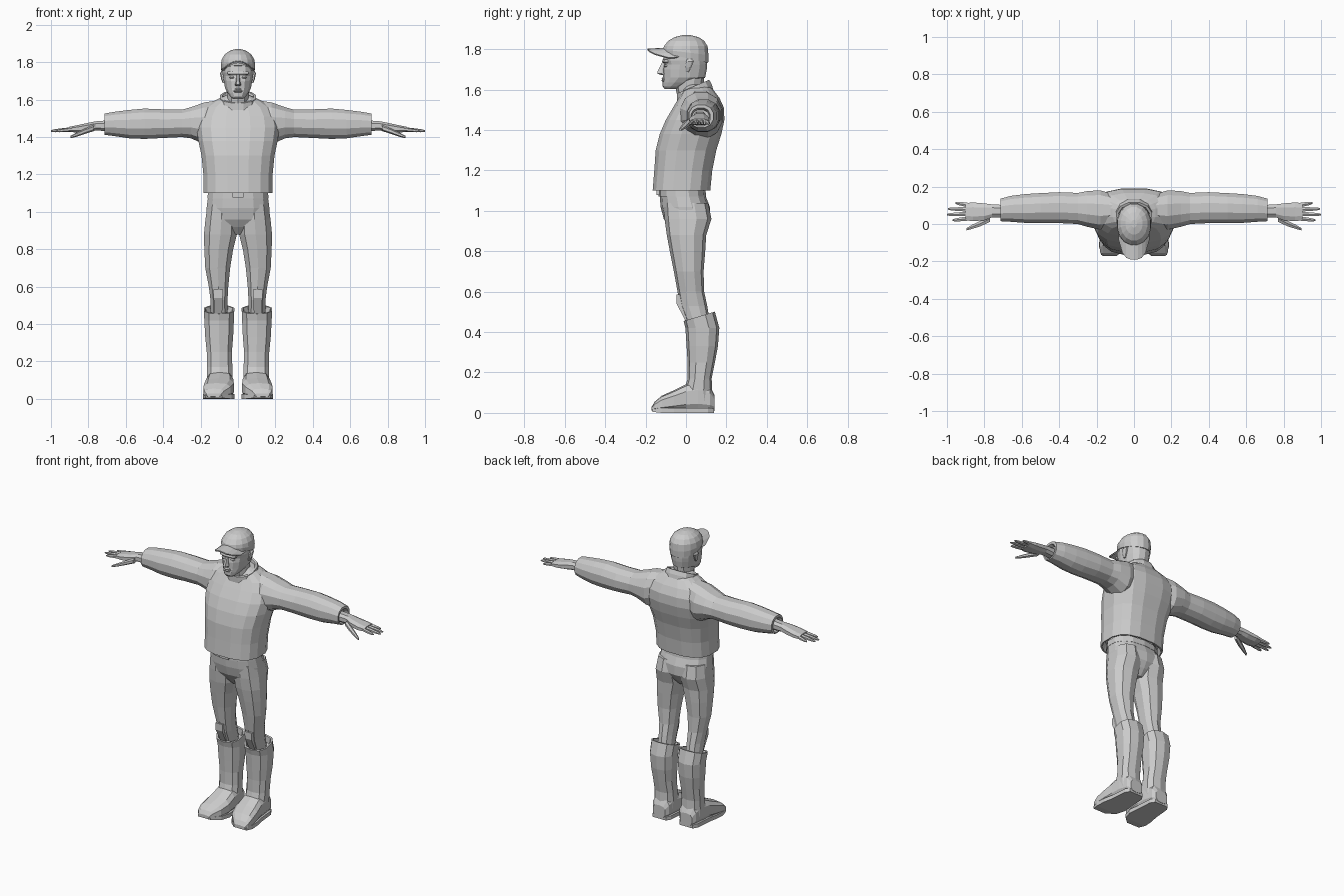
import bpy, bmesh
from math import cos, sin, pi

# Axis maps: ring = (h, a0, a1, b0, b1[, slope]) placed along the named axis
AXES = {
    'z': lambda h, a, b: (a, b, h),
    'x': lambda h, a, b: (h, a, b),
    'y': lambda h, a, b: (a, h, b),
}


def finish(name, bm, mirror):
    bmesh.ops.recalc_face_normals(bm, faces=bm.faces)
    me = bpy.data.meshes.new(name)
    bm.to_mesh(me)
    bm.free()
    ob = bpy.data.objects.new(name, me)
    bpy.context.collection.objects.link(ob)
    if mirror:
        ob.modifiers.new("Mirror", 'MIRROR').use_mirror_merge = False
    return ob


def loft(name, rings, axis='z', n=10, e=0.8, turn=0.5, mirror=False):
    """Skin rounded-box sections given by their extents; e < 1 is squarer."""
    def sq(v):
        return (1 if v > 0 else -1) * abs(v) ** e if abs(v) > 1e-6 else 0.0
    unit = [(sq(cos(2 * pi * (i + turn) / n)), sq(sin(2 * pi * (i + turn) / n)))
            for i in range(n)]
    mu, mv = max(abs(u) for u, v in unit), max(abs(v) for u, v in unit)
    bm = bmesh.new()
    loops = []
    for r in rings:
        h, a0, a1, b0, b1 = r[:5]
        slope = r[5] if len(r) > 5 else 0
        loop = []
        for u, v in unit:
            a = (a0 + a1) / 2 + (a1 - a0) / 2 * u / mu
            db = (b1 - b0) / 2 * v / mv
            loop.append(bm.verts.new(AXES[axis](h + slope * db, a, (b0 + b1) / 2 + db)))
        loops.append(loop)
    for p, q in zip(loops, loops[1:]):
        for i in range(n):
            j = (i + 1) % n
            bm.faces.new((p[i], p[j], q[j], q[i]))
    bm.faces.new(loops[0])
    bm.faces.new(loops[-1])
    return finish(name, bm, mirror)


def sym(*rows):
    """Rows (h, half width, b0, b1[, slope]) centred on x = 0."""
    return [(r[0], -r[1], r[1]) + tuple(r[2:]) for r in rows]


# Jacket body, hem turned inward
loft("jacket_body", sym(
    (1.14, .165, -.14, .10), (1.10, .178, -.155, .11), (1.10, .185, -.165, .12),
    (1.20, .185, -.157, .13), (1.30, .195, -.15, .15), (1.38, .212, -.13, .175),
    (1.45, .222, -.10, .19), (1.51, .212, -.065, .188), (1.56, .18, -.035, .165),
    (1.60, .115, -.015, .135), (1.625, .06, 0, .11)), n=16, e=.75)

# Sleeves, cuffs turned inward
loft("sleeve", [
    (.08, .0, .15, 1.40, 1.60), (.18, -.03, .18, 1.36, 1.585),
    (.25, -.015, .176, 1.393, 1.56), (.30, 0, .166, 1.40, 1.546),
    (.40, .005, .17, 1.395, 1.548), (.50, .005, .165, 1.39, 1.552),
    (.58, .006, .16, 1.393, 1.545), (.66, .012, .15, 1.405, 1.535),
    (.715, .015, .135, 1.412, 1.525), (.715, .025, .12, 1.42, 1.51),
    (.69, .03, .115, 1.425, 1.50)], 'x', n=12, e=.9, mirror=True)

# Standing collar, higher at the back
loft("collar", sym(
    (1.545, .105, -.045, .14, .35), (1.59, .098, -.045, .128, .4),
    (1.615, .096, -.045, .115, .42), (1.615, .084, -.035, .104, .42),
    (1.57, .07, -.03, .095, .4)), n=12, e=.9)

# Neck and head
loft("neck", sym((1.53, .058, -.035, .09), (1.60, .056, -.05, .085),
                 (1.66, .06, -.05, .09)), n=10, e=1)
loft("head", sym(
    (1.603, .026, -.105, -.045), (1.615, .04, -.115, -.01),
    (1.635, .055, -.116, .045), (1.66, .069, -.113, .095), (1.70, .076, -.114, .103),
    (1.725, .08, -.108, .105), (1.745, .083, -.114, .105), (1.80, .083, -.105, .1)),
    n=14, e=.9)
loft("nose", sym((1.672, .012, -.122, -.1), (1.68, .017, -.143, -.1),
                 (1.695, .012, -.139, -.1), (1.735, .007, -.118, -.1)), n=6, turn=0)
loft("brow", sym((1.732, .05, -.113, -.08), (1.738, .055, -.119, -.08),
                 (1.75, .055, -.115, -.08)), n=8)
loft("lips", sym((1.638, .018, -.115, -.09), (1.645, .024, -.122, -.09),
                 (1.65, .024, -.117, -.09), (1.656, .02, -.121, -.09),
                 (1.662, .01, -.114, -.09)), n=8)
loft("eye", [(1.712, .025, .04, -.106, -.09), (1.718, .02, .046, -.11, -.09),
             (1.725, .025, .04, -.106, -.09)], n=6, mirror=True)
loft("ear", [(1.688, .07, .082, -.002, .014), (1.71, .072, .09, -.004, .026),
             (1.74, .074, .096, 0, .038), (1.752, .074, .09, .006, .03)],
     n=8, mirror=True)

# Cap crown and curved brim
loft("cap_crown", sym(
    (1.757, .089, -.112, .11, -.22), (1.785, .092, -.113, .111, -.12),
    (1.815, .087, -.109, .107), (1.842, .071, -.088, .09),
    (1.86, .046, -.056, .062), (1.87, .015, -.018, .022)), n=16, e=1)
bm = bmesh.new()
grid = []
for i in range(9):
    u = -1 + i / 4
    x = .083 * u
    root = -.10 + .065 * u * u
    tip = -.19 + .095 * u ** 4 + .012 * u * u
    grid.append([bm.verts.new((x, root + (tip - root) * v,
                               1.808 - .005 * v - .045 * u * u)) for v in (0, .5, 1)])
for p, q in zip(grid, grid[1:]):
    for k in range(2):
        bm.faces.new((p[k], p[k + 1], q[k + 1], q[k]))
brim = finish("cap_brim", bm, False)
brim.modifiers.new("Thickness", 'SOLIDIFY').thickness = .008

# Trousers: pelvis, belt, buckle, legs
loft("pelvis", sym(
    (1.13, .15, -.12, .085), (1.08, .16, -.13, .095), (1.02, .168, -.126, .118),
    (.96, .165, -.11, .118), (.92, .09, -.085, .095), (.88, .03, -.05, .06)),
    n=14, e=.85)
loft("belt", sym((1.072, .163, -.136, .1), (1.112, .16, -.136, .095)), n=14, e=.85)
loft("belt_buckle", sym((1.078, .03, -.147, -.12), (1.102, .03, -.147, -.12)),
     n=4)
loft("trouser_leg", [
    (1.04, .01, .162, -.11, .11), (.96, .003, .174, -.106, .126),
    (.88, .006, .182, -.095, .1), (.80, .026, .18, -.08, .095),
    (.70, .042, .175, -.06, .087), (.60, .052, .156, -.042, .09),
    (.53, .056, .147, -.03, .105), (.44, .055, .147, .005, .12)],
    n=10, e=.85, mirror=True)
loft("knee_pad", [(.585, .08, .132, -.046, .0), (.54, .082, .13, -.046, .01),
                  (.45, .085, .127, .0, .04)], n=4, mirror=True)

# Tall boots: shaft with open top, foot, sole
loft("boot_shaft", [
    (.44, .04, .162, .02, .13, .3), (.478, .028, .174, .0, .132, .3),
    (.478, .02, .182, -.012, .143, .3), (.42, .022, .18, -.003, .165),
    (.33, .026, .175, .003, .158), (.25, .033, .167, .008, .143),
    (.17, .03, .166, .008, .127), (.11, .03, .165, -.01, .13),
    (.05, .035, .16, -.02, .137)], n=10, e=.8, mirror=True)
loft("boot_foot", [
    (.14, .055, .14, .01, .09), (.12, .038, .155, .005, .13),
    (.06, .03, .165, .005, .155), (0, .025, .17, .005, .142),
    (-.06, .022, .18, .005, .112), (-.12, .04, .185, .005, .085),
    (-.155, .075, .18, .008, .055), (-.17, .09, .168, .012, .03)],
    'y', n=10, e=.65, mirror=True)
loft("boot_sole", [
    (.138, .05, .145, 0, .022), (.11, .032, .162, 0, .025), (.0, .024, .172, 0, .025),
    (-.06, .018, .184, 0, .025), (-.12, .036, .187, 0, .025),
    (-.165, .085, .175, .005, .022)], 'y', n=4, mirror=True)

# Hands: palm, four fingers, thumb
loft("palm", [
    (.66, .035, .10, 1.43, 1.492), (.76, .035, .105, 1.435, 1.484),
    (.80, .02, .11, 1.428, 1.476), (.86, .015, .115, 1.424, 1.463),
    (.90, .02, .112, 1.427, 1.455)], 'x', n=8, mirror=True)
for name, y0, y1, tip in (("index_finger", .03, .02, .97), ("middle_finger", .054, .05, 1.0),
                          ("ring_finger", .078, .081, .995), ("little_finger", .101, .112, .955)):
    rings = []
    for t, r in ((0, .0115), (.45, .0105), (.85, .008), (1, .004)):
        x, y, z = .88 + (tip - .88) * t, y0 + (y1 - y0) * t, 1.442 - .01 * t
        rings.append((x, y - r, y + r, z - r, z + r))
    loft(name, rings, 'x', n=6, e=1, mirror=True)
loft("thumb", [
    (.77, .012, .045, 1.432, 1.465), (.82, -.012, .018, 1.416, 1.445),
    (.865, -.026, -.004, 1.401, 1.423), (.895, -.034, -.022, 1.394, 1.407)],
    'x', n=6, e=1, mirror=True)
